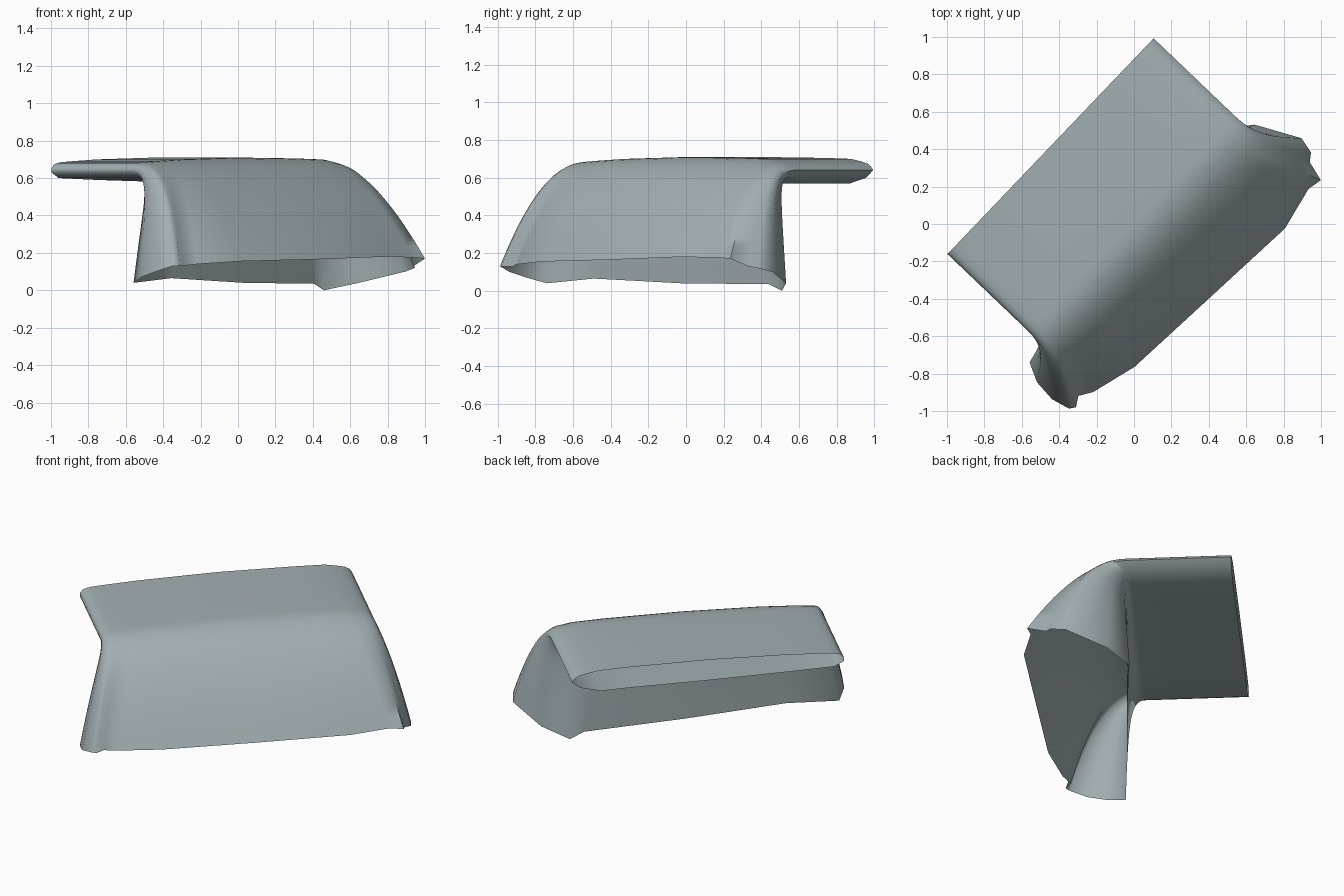
import bpy, bmesh, math
from mathutils import Vector

if "Cube" in bpy.data.objects:
    bpy.data.objects.remove(bpy.data.objects["Cube"])

U = Vector((0.691, 0.723, 0))    # along the wide direction
V = Vector((0.723, -0.691, 0))   # from the back mouth towards the front
BACK = -0.61

# Ring of the bent duct: (u, z) at the flat back mouth, (u, v, z) at the lower rim
RING = [
    (.71, .685, .86, .56, .17), (.63, .70, .78, .545, .175), (.45, .705, .54, .60, .18),
    (0, .71, -.01, .565, .165), (-.45, .70, -.55, .53, .155), (-.65, .69, -.80, .463, .14),
    (-.73, .685, -.87, .42, .13), (-.765, .68, -.923, .453, .13), (-.79, .67, -.954, .43, .13),
    (-.805, .65, -.98, .33, .10), (-.805, .63, -.97, .21, .07), (-.75, .60, -.92, .107, .04),
    (-.45, .59, -.60, .08, .065), (0, .58, 0, .04, .04), (.45, .575, .60, -.01, .035),
    (.62, .57, .685, -.02, 0), (.74, .60, .83, .10, .04), (.79, .64, .95, .33, .10),
    (.775, .66, .93, .42, .12), (.75, .675, .888, .451, .13),
]
FLAT, BEND = 3, 16


def path(hu, hz, ru, rv, rz):
    """Straight run from the back mouth, then a curve down to the rim."""
    outer = min(max(rv / .45, 0), 1)          # 0 on the back wall, 1 on the front
    start = -.03 + .03 * outer
    reach = .055 + .205 * outer
    tight = .93 - .24 * outer                 # tight fold inside, soft bend outside
    p0, p3 = Vector((hu, start, hz)), Vector((ru, rv, rz))
    corner = Vector((hu + .25 * (ru - hu), start + reach, hz))
    p1, p2 = p0.lerp(corner, tight), p3.lerp(corner, tight)
    p1.x = hu
    pts = [Vector((hu, BACK + (start - BACK) * i / FLAT, hz)) for i in range(FLAT)]
    for i in range(BEND + 1):
        t = i / BEND
        s = 1 - t
        pts.append(p0 * s**3 + p1 * 3 * s * s * t + p2 * 3 * s * t * t + p3 * t**3)
    return [U * p.x + V * p.y + Vector((0, 0, p.z)) for p in pts]


# Open duct shell
bm = bmesh.new()
rows = [[bm.verts.new(p) for p in path(*r)] for r in RING]
n = len(rows)
for i in range(n):
    a, b = rows[i], rows[(i + 1) % n]
    for j in range(len(a) - 1):
        bm.faces.new((a[j], a[j + 1], b[j + 1], b[j]))
bmesh.ops.recalc_face_normals(bm, faces=bm.faces)
# Make the shell face outwards: the top panel must point up
top = max(bm.faces, key=lambda f: f.calc_center_median().z)
if top.normal.z < 0:
    bmesh.ops.reverse_faces(bm, faces=bm.faces)
mesh = bpy.data.meshes.new("bent_duct_shell")
bm.to_mesh(mesh)
bm.free()
shell = bpy.data.objects.new("bent_duct_shell", mesh)
bpy.context.collection.objects.link(shell)

mat = bpy.data.materials.new("blue_grey")
mat.diffuse_color = (0.36, 0.43, 0.45, 1)
mat.use_nodes = True
mat.node_tree.nodes["Principled BSDF"].inputs["Base Color"].default_value = mat.diffuse_color
mesh.materials.append(mat)

bpy.context.view_layer.objects.active = shell
shell.select_set(True)
bpy.ops.object.shade_smooth_by_angle(angle=math.radians(75))
